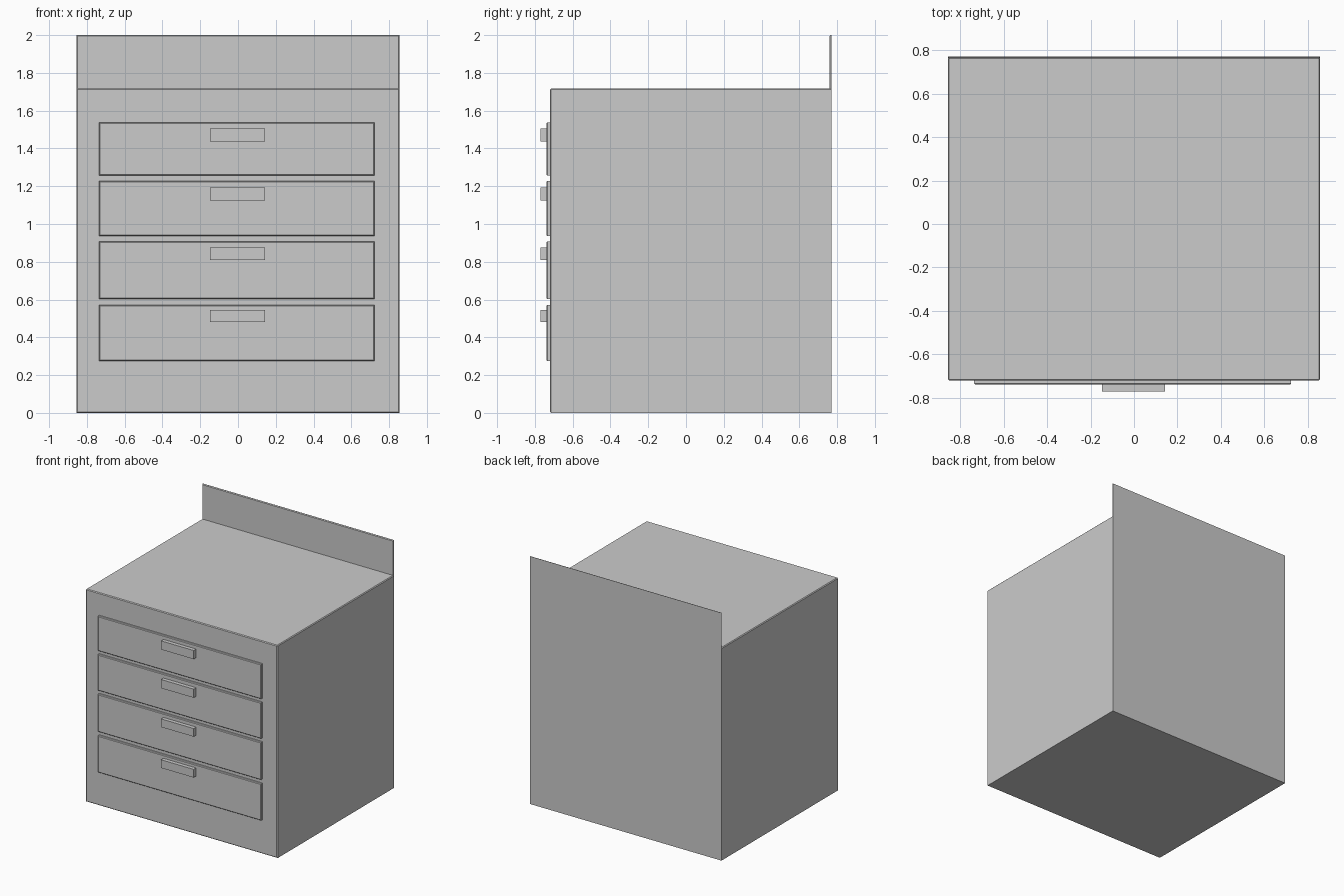
import bpy, bmesh

if "Cube" in bpy.data.objects:
    bpy.data.objects.remove(bpy.data.objects["Cube"])


def finish(name, bm):
    bmesh.ops.recalc_face_normals(bm, faces=bm.faces[:])
    mesh = bpy.data.meshes.new(name)
    bm.to_mesh(mesh)
    bm.free()
    obj = bpy.data.objects.new(name, mesh)
    bpy.context.collection.objects.link(obj)
    return obj


def extrude_profile(bm, points, x0, x1):
    """Extrude a (y, z) outline along x."""
    face = bm.faces.new([bm.verts.new((x0, y, z)) for y, z in points])
    new = bmesh.ops.extrude_face_region(bm, geom=[face])["geom"]
    verts = [v for v in new if isinstance(v, bmesh.types.BMVert)]
    bmesh.ops.translate(bm, verts=verts, vec=(x1 - x0, 0, 0))


def box(name, x0, x1, y0, y1, z0, z1, bevel=0.0):
    bm = bmesh.new()
    extrude_profile(bm, [(y0, z0), (y1, z0), (y1, z1), (y0, z1)], x0, x1)
    if bevel:
        # soften only the outline of the front face
        edges = [e for e in bm.edges if all(abs(v.co.y - y0) < 1e-5 for v in e.verts)]
        bmesh.ops.bevel(bm, geom=edges, offset=bevel, segments=1, affect='EDGES')
    return finish(name, bm)


# cabinet body with the raised back panel, one L-shaped outline
FRONT, BACK, TOP, HALF = -0.72, 0.77, 1.717, 0.856
SPLASH = 0.761
bm = bmesh.new()
extrude_profile(bm, [(FRONT, 0), (BACK, 0), (BACK, 2), (SPLASH, 2),
                     (SPLASH, TOP), (FRONT, TOP)], -HALF, HALF)


def softened(e):
    a, b = (v.co for v in e.verts)
    at = lambda i, value: abs(a[i] - value) < 1e-4 and abs(b[i] - value) < 1e-4
    if at(1, BACK) or (at(2, 0) and not at(1, FRONT)):
        return False                       # back and underside stay sharp
    if at(2, 2) and not at(1, SPLASH):
        return False
    return not (at(1, SPLASH) and at(2, TOP))   # inner corner stays sharp


bmesh.ops.bevel(bm, geom=[e for e in bm.edges if softened(e)],
                offset=0.006, segments=1, affect='EDGES')
finish("cabinet_body", bm)

# drawer fronts with their handles: drawer z range, handle z range
rows = [(0.275, 0.572, 0.48, 0.546), (0.603, 0.907, 0.81, 0.876),
        (0.936, 1.227, 1.124, 1.194), (1.256, 1.537, 1.436, 1.506)]
for i, (d0, d1, h0, h1) in enumerate(rows, 1):
    box(f"drawer_front_{i}", -0.735, 0.722, -0.739, FRONT + 0.004, d0, d1, 0.005)
    box(f"drawer_handle_{i}", -0.148, 0.143, -0.77, -0.735, h0, h1)
